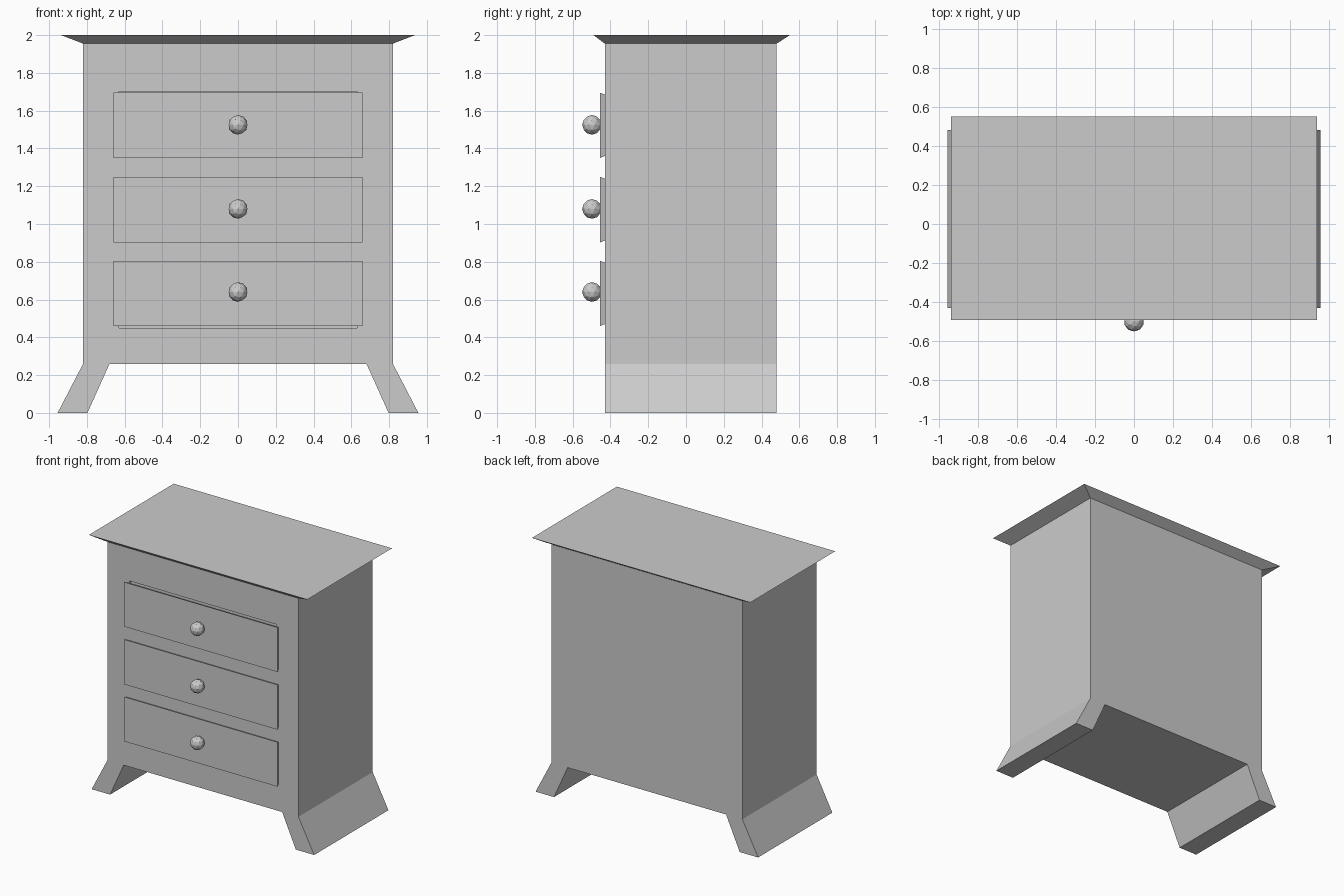
import bpy, bmesh

if "Cube" in bpy.data.objects:
    bpy.data.objects.remove(bpy.data.objects["Cube"])

Y0, Y1 = -0.43, 0.48


def make_object(name, bm):
    bmesh.ops.recalc_face_normals(bm, faces=bm.faces)
    mesh = bpy.data.meshes.new(name)
    bm.to_mesh(mesh)
    bm.free()
    obj = bpy.data.objects.new(name, mesh)
    bpy.context.collection.objects.link(obj)
    return obj


def loft(name, ring_a, ring_b):
    """Closed solid between two matching rings of points."""
    bm = bmesh.new()
    a = [bm.verts.new(p) for p in ring_a]
    b = [bm.verts.new(p) for p in ring_b]
    bm.faces.new(a)
    bm.faces.new(b)
    for i in range(len(a)):
        j = (i + 1) % len(a)
        bm.faces.new((a[i], a[j], b[j], b[i]))
    return make_object(name, bm)


def rect_xy(x, y0, y1, z):
    return [(-x, y0, z), (x, y0, z), (x, y1, z), (-x, y1, z)]


def rect_xz(x, z0, z1, y):
    return [(-x, y, z0), (x, y, z0), (x, y, z1), (-x, y, z1)]


# Body and splayed legs: one mirrored front profile run through the depth
half = [(0.68, 0.26), (0.797, 0), (0.955, 0), (0.82, 0.26), (0.82, 1.955)]
profile = half + [(-x, z) for x, z in reversed(half)]
body = loft("body_with_legs", [(x, Y0, z) for x, z in profile],
            [(x, Y1, z) for x, z in profile])

# Top board, flaring outward to a sharp edge
loft("top_board", rect_xy(0.82, Y0, Y1, 1.955), rect_xy(0.937, -0.49, 0.55, 2.0))

# Drawers: shallow opening, flared front panel and faceted knob
drawers = [("lower", 0.46, 0.805, 0.45, 0.79, 0.64),
           ("middle", 0.902, 1.25, 0.915, 1.235, 1.08),
           ("upper", 1.35, 1.695, 1.365, 1.702, 1.525)]
for name, z0, z1, hole0, hole1, knob_z in drawers:
    cutter = loft(name + "_opening_cutter", rect_xz(0.63, hole0, hole1, Y0 - 0.05),
                  rect_xz(0.63, hole0, hole1, Y0 + 0.02))
    cutter.hide_render = True
    cutter.hide_set(True)
    cut = body.modifiers.new(name + "_opening", 'BOOLEAN')
    cut.operation = 'DIFFERENCE'
    cut.solver = 'EXACT'
    cut.object = cutter

    loft(name + "_drawer_front", rect_xz(0.658, z0, z1, -0.455),
         rect_xz(0.648, z0 + 0.01, z1 - 0.01, Y0))

    bm = bmesh.new()
    bmesh.ops.create_icosphere(bm, subdivisions=2, radius=0.052)
    knob = make_object(name + "_drawer_knob", bm)
    knob.location = (0, -0.498, knob_z)
